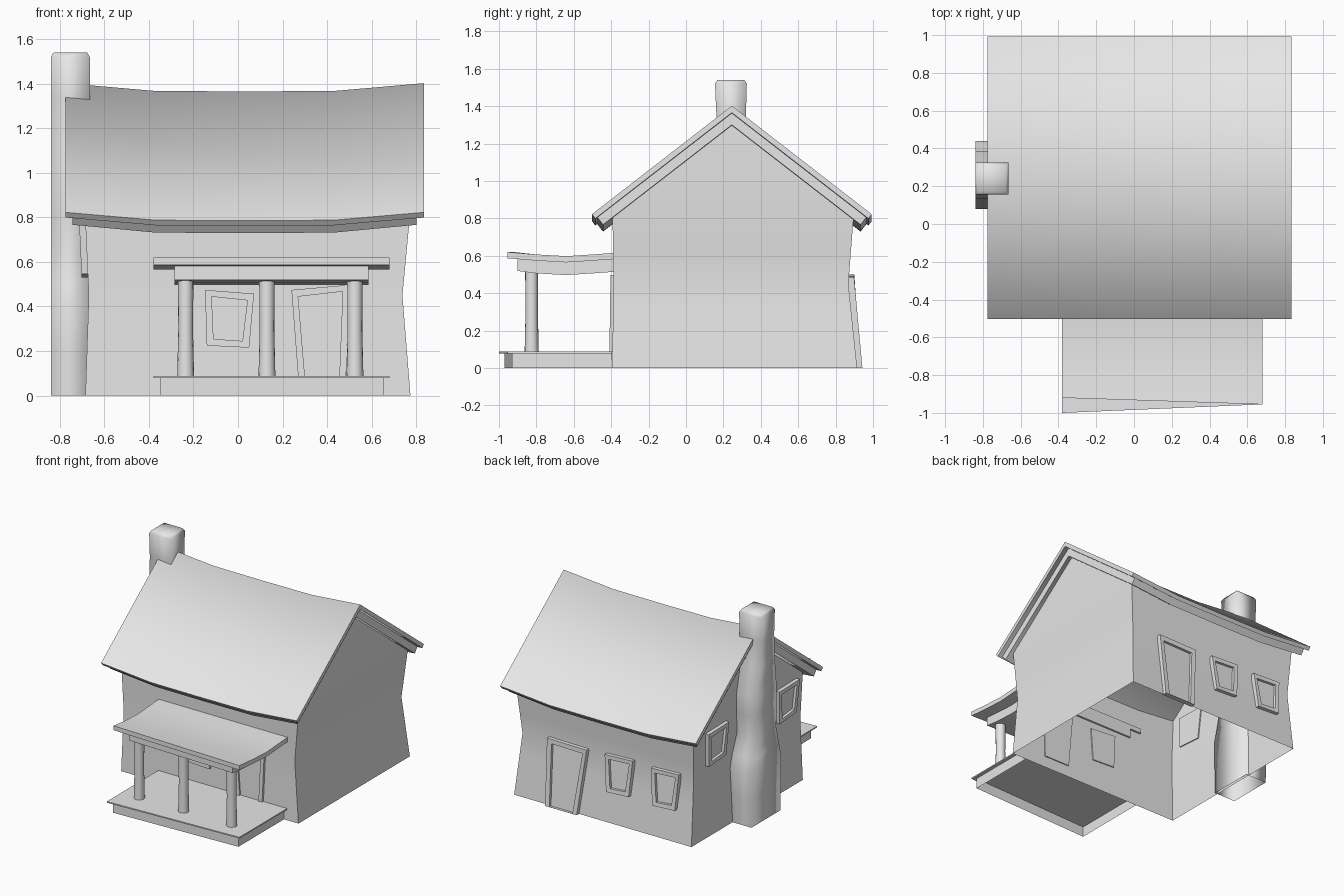
import bpy, bmesh, math
from mathutils import Vector

cube = bpy.data.objects.get("Cube")
if cube:
    bpy.data.objects.remove(cube, do_unlink=True)

grey = bpy.data.materials.new("plain_grey")
grey.use_nodes = True
grey.diffuse_color = (0.8, 0.8, 0.8, 1)
grey.node_tree.nodes["Principled BSDF"].inputs["Base Color"].default_value = (0.8, 0.8, 0.8, 1)


def finish(name, bm, angle=30):
    bmesh.ops.recalc_face_normals(bm, faces=bm.faces)
    mesh = bpy.data.meshes.new(name)
    bm.to_mesh(mesh)
    bm.free()
    mesh.materials.append(grey)
    obj = bpy.data.objects.new(name, mesh)
    bpy.context.collection.objects.link(obj)
    bpy.ops.object.select_all(action="DESELECT")
    obj.select_set(True)
    bpy.context.view_layer.objects.active = obj
    bpy.ops.object.shade_smooth_by_angle(angle=math.radians(angle))
    return obj


def loft(name, sections, cap_start=True, cap_end=True, angle=30):
    """Join matching closed cross-sections into a skin."""
    bm = bmesh.new()
    rings = [[bm.verts.new(p) for p in s] for s in sections]
    n = len(rings[0])
    for a, b in zip(rings, rings[1:]):
        for i in range(n):
            j = (i + 1) % n
            bm.faces.new((a[i], a[j], b[j], b[i]))
    if cap_start:
        bm.faces.new(rings[0])
    if cap_end:
        bm.faces.new(rings[-1])
    return finish(name, bm, angle)


def rect(x0, x1, y0, y1, z, y0_right=None):
    """Level rectangle; the front edge may be skewed."""
    yr = y0 if y0_right is None else y0_right
    return [(x0, y0, z), (x1, yr, z), (x1, y1, z), (x0, y1, z)]


# Pinched walls: positions at base, waist and top
WAIST, TOP, RIDGE_Y = 0.45, 0.82, 0.245
WALL = {"left": (0.774, 0.738, 0.773), "right": (-0.685, -0.67, -0.687),
        "front": (-0.395, -0.387, -0.393), "back": (0.915, 0.868, 0.897)}


def wall_at(side, z):
    a, b, c = WALL[side]
    if z < WAIST:
        return a + (b - a) * z / WAIST
    return b + (c - b) * min(1, (z - WAIST) / (TOP - WAIST))


# House body, open underneath
bm = bmesh.new()
rings = []
for z in (0, 0.3, WAIST, 0.6, TOP):
    x0, x1, y0, y1 = (wall_at(s, z) for s in ("right", "left", "front", "back"))
    rings.append([bm.verts.new(p) for p in rect(x0, x1, y0, y1, z)])
for a, b in zip(rings, rings[1:]):
    for i in range(4):
        j = (i + 1) % 4
        bm.faces.new((a[i], a[j], b[j], b[i]))
top = rings[-1]
for i, j, side in ((1, 2, "left"), (3, 0, "right")):
    peak = bm.verts.new((WALL[side][2], RIDGE_Y, 1.33))
    bm.faces.new((top[i], top[j], peak))
finish("house_walls", bm)


# Sagging gable roof in two layers
def gable_roof(name, x0, x1, ridge_z, half, thick):
    slope = 0.775
    a = math.atan(slope)
    t = thick * math.cos(a)
    eave = ridge_z - half * slope
    profile = [(-half, eave), (0, ridge_z), (half, eave),
               (half - t * math.sin(a), eave - t * math.cos(a)),
               (0, ridge_z - thick),
               (-half + t * math.sin(a), eave - t * math.cos(a))]
    stations = ((x0, 0), (-0.37, -0.035), (0.03, -0.037), (0.43, -0.035), (x1, 0))
    loft(name, [[(x, RIDGE_Y + y, z + sag) for y, z in profile] for x, sag in stations],
         angle=80)


gable_roof("roof_cover", -0.775, 0.835, 1.402, 0.748, 0.037)
gable_roof("roof_underlayer", -0.742, 0.802, 1.365, 0.72, 0.065)

# Chimney: outer and inner x stay put, the depth swells and narrows
levels = ((0, 0.09, 0.43), (0.2, 0.085, 0.435), (0.4, 0.08, 0.44), (0.5, 0.105, 0.415),
          (0.64, 0.14, 0.37), (0.8, 0.135, 0.385), (0.95, 0.135, 0.385),
          (1.15, 0.155, 0.34), (1.34, 0.163, 0.32), (1.52, 0.155, 0.325))
stack = [rect(-0.84, -0.665, a, b, z) for z, a, b in levels]
stack.append(rect(-0.828, -0.677, 0.167, 0.313, 1.54))
loft("chimney", stack, cap_start=False, angle=180)

# Porch base, deck and two-layer roof
loft("porch_base", [rect(-0.35, 0.655, -0.97, -0.395, z, -0.93) for z in (0, 0.08)],
     cap_start=False)
loft("porch_deck", [rect(-0.38, 0.68, -1.0, -0.395, z, -0.955) for z in (0.078, 0.087)])


def porch_roof(name, x0, x1, front0, front1, z, thick):
    sections = []
    for x, front in ((x0, front0), (x1, front1)):
        curve = [(front, z), (-0.8, z - 0.013), (-0.64, z - 0.022),
                 (-0.5, z - 0.013), (-0.375, z - 0.004)]
        outline = curve + [(y, h - thick) for y, h in reversed(curve)]
        sections.append([(x, y, h) for y, h in outline])
    loft(name, sections)


porch_roof("porch_roof_cover", -0.38, 0.68, -0.92, -0.955, 0.62, 0.033)
porch_roof("porch_roof_beam", -0.285, 0.585, -0.875, -0.9, 0.587, 0.068)

for i, x in enumerate((-0.235, 0.13, 0.525)):
    sides = [i * math.tau / 16 for i in range(16)]
    loft(f"porch_post_{i + 1}",
         [[(x + r * math.cos(a), -0.825 + r * math.sin(a), z) for a in sides]
          for z, r in ((0.08, 0.038), (0.3, 0.033), (0.53, 0.035))])


# Crooked doors and windows: raised frame around a recessed panel
def opening(name, side, corners, depth, border=0.03, door=False):
    sign = -1 if side in ("front", "right") else 1

    def place(u, z, d):
        w = wall_at(side, z) + sign * d
        return (u, w, z) if side in ("front", "back") else (w, u, z)

    center = Vector((sum(c[0] for c in corners) / 4, sum(c[1] for c in corners) / 4))
    low = min(c[1] for c in corners)
    inner = []
    for u, z in corners:
        du = border if u < center.x else -border
        dz = border if z < center.y else -border
        if door and z == low:
            dz = 0.002
        inner.append((u + du, z + dz))
    loft(name, [[place(u, z, -0.008) for u, z in corners],
                [place(u, z, depth) for u, z in corners],
                [place(u, z, depth) for u, z in inner],
                [place(u, z, depth * 0.3) for u, z in inner]])


opening("front_window", "front",
        [(-0.148, 0.474), (0.072, 0.457), (0.05, 0.215), (-0.14, 0.224)], 0.016)
opening("front_door", "front",
        [(0.24, 0.474), (0.5, 0.497), (0.485, 0.085), (0.27, 0.085)], 0.016, door=True)
opening("back_door", "back",
        [(0.515, 0.485), (0.19, 0.48), (0.24, 0), (0.5, 0)], 0.028, 0.035, True)
for i, x in enumerate((-0.075, -0.455)):
    opening(f"back_window_{i + 1}", "back",
            [(x + 0.115, 0.49), (x - 0.115, 0.5), (x - 0.095, 0.235), (x + 0.09, 0.225)], 0.028)
for i, y in enumerate((0.63, -0.2)):
    opening(f"side_window_{i + 1}", "right",
            [(y + 0.12, 0.78), (y - 0.12, 0.785), (y - 0.1, 0.545), (y + 0.1, 0.53)], 0.028)
